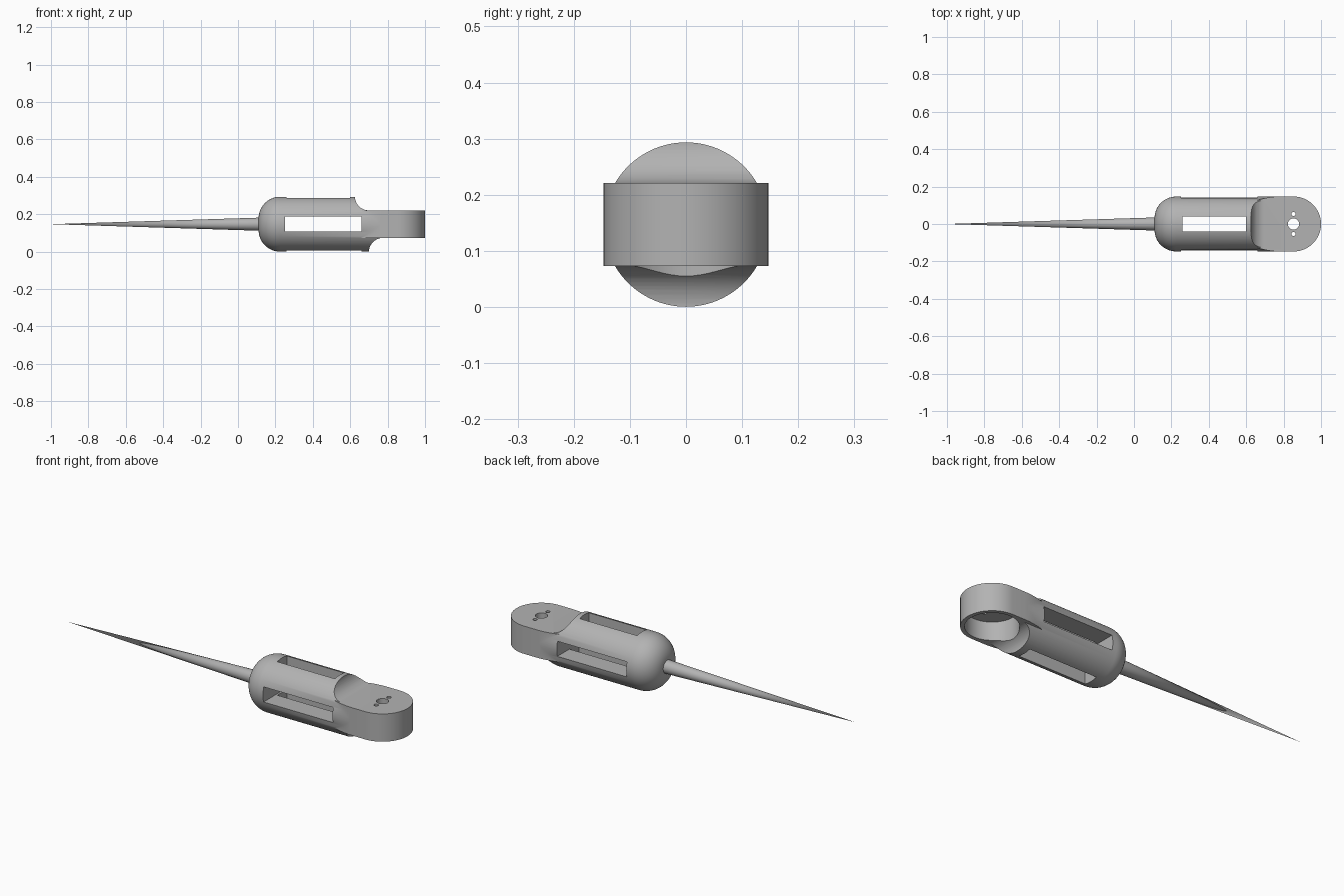
import bpy, bmesh, math
from mathutils import Matrix, Vector

R = 0.147            # body radius, also height of the axis
HALF = 0.074         # half thickness of the head
HEAD_X = 0.853       # centre of the round head

cube = bpy.data.objects.get("Cube")
if cube:
    bpy.data.objects.remove(cube)

grey = bpy.data.materials.new("plain grey")
grey.use_nodes = True
colour = (0.45, 0.45, 0.45, 1)
grey.diffuse_color = colour
grey.node_tree.nodes["Principled BSDF"].inputs["Base Color"].default_value = colour


def make(name, bm):
    bmesh.ops.remove_doubles(bm, verts=bm.verts, dist=1e-5)
    bmesh.ops.recalc_face_normals(bm, faces=bm.faces)
    mesh = bpy.data.meshes.new(name)
    bm.to_mesh(mesh)
    bm.free()
    mesh.materials.append(grey)
    obj = bpy.data.objects.new(name, mesh)
    bpy.context.collection.objects.link(obj)
    return obj


def arc(cx, cy, r, a0, a1, n):
    angles = [math.radians(a0 + (a1 - a0) * i / n) for i in range(n + 1)]
    return [(cx + r * math.cos(a), cy + r * math.sin(a)) for a in angles]


def prism(name, pts, axis, lo, hi):
    """Extrude a 2D outline along y (outline in xz) or z (outline in xy)."""
    bm = bmesh.new()
    place = (lambda a, b: (a, lo, b)) if axis == "y" else (lambda a, b: (a, b, lo))
    face = bm.faces.new([bm.verts.new(place(a, b)) for a, b in pts])
    ext = bmesh.ops.extrude_face_region(bm, geom=[face])["geom"]
    move = Vector((0, hi - lo, 0)) if axis == "y" else Vector((0, 0, hi - lo))
    bmesh.ops.translate(bm, vec=move, verts=[v for v in ext if isinstance(v, bmesh.types.BMVert)])
    return make(name, bm)


def lathe(name, profile, steps=96):
    """Turn an (x, radius) profile around the long axis."""
    bm = bmesh.new()
    verts = [bm.verts.new((x, 0, R + r)) for x, r in profile]
    edges = [bm.edges.new(pair) for pair in zip(verts, verts[1:])]
    bmesh.ops.spin(bm, geom=verts + edges, cent=(0, 0, R), axis=(1, 0, 0),
                   angle=math.tau, steps=steps, use_merge=True)
    return make(name, bm)


def box(name, x0, x1, y0, y1, z0, z1):
    return prism(name, [(x0, y0), (x1, y0), (x1, y1), (x0, y1)], "z", z0, z1)


def boolean(obj, other, operation):
    mod = obj.modifiers.new("boolean", "BOOLEAN")
    mod.operation, mod.solver, mod.object = operation, "EXACT", other
    bpy.context.view_layer.objects.active = obj
    bpy.ops.object.modifier_apply(modifier=mod.name)
    bpy.data.objects.remove(other)


def smooth(obj):
    bpy.ops.object.select_all(action="DESELECT")
    obj.select_set(True)
    bpy.context.view_layer.objects.active = obj
    bpy.ops.object.shade_smooth_by_angle(angle=math.radians(30))


# Handle: round bar with a domed end
fillet = 0.115
dome = arc(0.11 + fillet, R - fillet - 0.0005, fillet, 180, 90, 16)
handle = lathe("handle", [(0.11, 0)] + dome + [(0.79, R - 0.0005), (0.79, 0)])

# Scoops above and below where the bar steps down to the head
cut = HALF - 0.0005
top = arc(0.70, R + cut + 0.075, 0.075, 270, 180, 14)
bottom = arc(0.775, R - cut - 0.075, 0.075, 180, 90, 14)
outline = ([(0, -0.1), (0.70, -0.1)] + bottom + [(0.9, R - cut), (0.9, R + cut)]
           + top + [(0.625, 0.4), (0, 0.4)])
boolean(handle, prism("scoop_envelope", outline, "y", -0.3, 0.3), "INTERSECT")

# Head: slab with a round end, widening out of the bar
flare = []
for i in range(9):
    t = i / 8
    flare.append((0.66 + 0.12 * t, 0.127 + (R - 0.127) * t * (2 - t)))
nose = arc(HEAD_X, 0, R, 90, -90, 48)
plan = flare + nose + [(x, -y) for x, y in reversed(flare)]
boolean(handle, prism("head", plan, "z", R - HALF, R + HALF), "UNION")

# Round pocket under the head, and its three holes
boolean(handle, prism("pocket", arc(HEAD_X, 0, 0.127, 0, 354, 59), "z", -0.1, 0.17), "DIFFERENCE")
for y, r in ((0, 0.03), (0.054, 0.011), (-0.054, 0.011)):
    boolean(handle, prism("hole", arc(HEAD_X, y, r, 0, 345, 23), "z", 0.1, 0.3), "DIFFERENCE")

# Crossing slots through the bar
boolean(handle, box("side_slot", 0.25, 0.66, -0.3, 0.3, R - 0.038, R + 0.042), "DIFFERENCE")
boolean(handle, box("top_slot", 0.26, 0.60, -0.04, 0.04, R, 0.4), "DIFFERENCE")
boolean(handle, box("bottom_slot", 0.26, 0.66, -0.04, 0.04, -0.1, R + 0.01), "DIFFERENCE")
smooth(handle)

# Needle: long thin spike
needle = lathe("needle", [(-1, 0), (0.115, 0.035), (0.115, 0)], 48)
smooth(needle)
